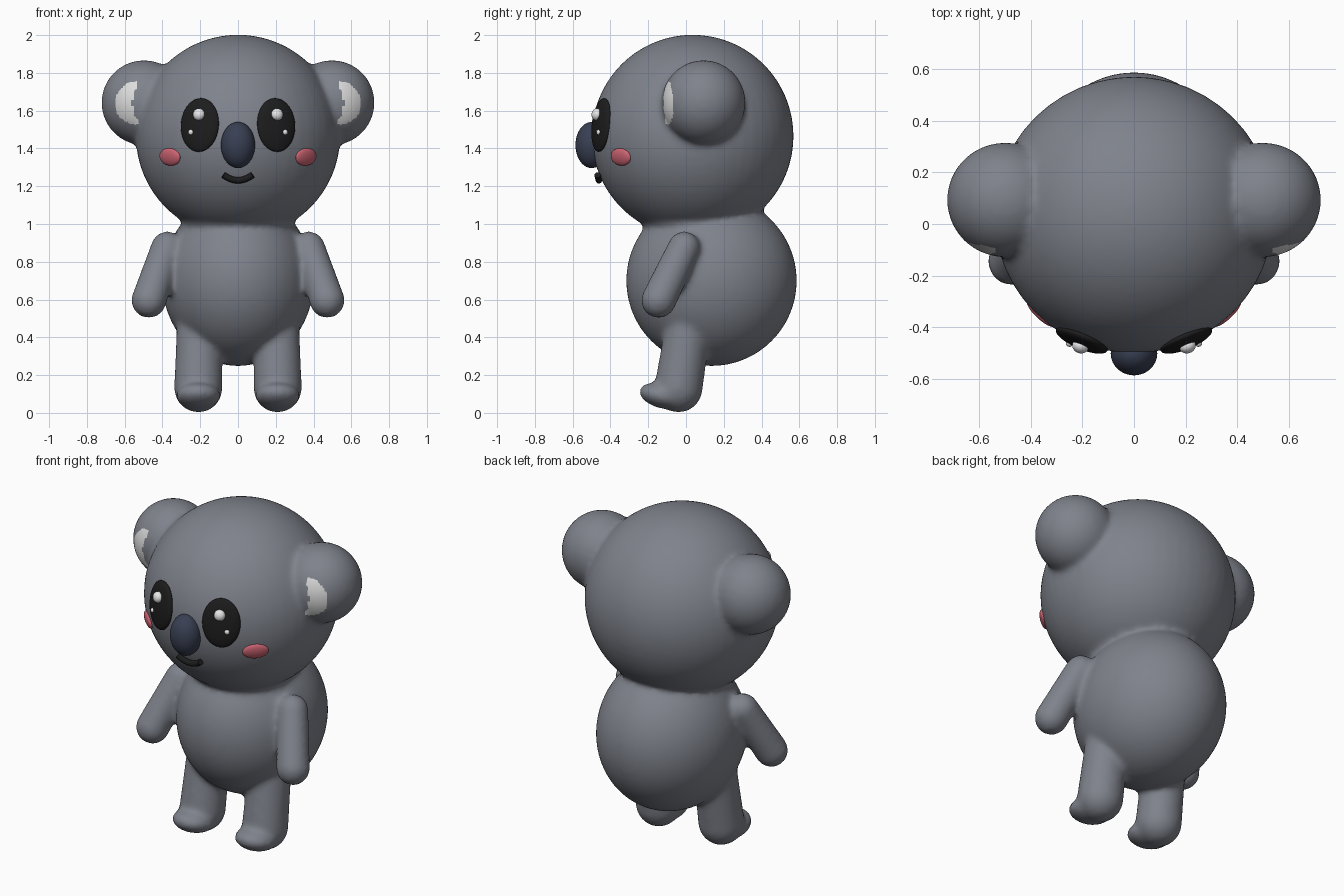
import bpy, bmesh, math
from mathutils import Vector, Matrix

cube = bpy.data.objects.get("Cube")
if cube:
    bpy.data.objects.remove(cube, do_unlink=True)


def material(name, rgb, rough=0.6):
    m = bpy.data.materials.new(name)
    m.use_nodes = True
    m.diffuse_color = (*rgb, 1)
    node = next(n for n in m.node_tree.nodes if n.type == 'BSDF_PRINCIPLED')
    node.inputs["Base Color"].default_value = (*rgb, 1)
    node.inputs["Roughness"].default_value = rough
    return m


FUR = material("grey fur", (0.21, 0.225, 0.26))
PALE = material("pale inner ear", (0.72, 0.72, 0.72))
BLACK = material("black", (0.012, 0.012, 0.012))
WHITE = material("white", (0.85, 0.85, 0.85))
NOSE = material("dark blue nose", (0.04, 0.05, 0.085))
PINK = material("pink cheek", (0.62, 0.13, 0.17))

HEAD = Vector((0, 0.035, 1.465))
HEAD_R = 0.535


def add_ball(bm, centre, radii, rot=None):
    rot = rot or Matrix.Identity(4)
    mat = Matrix.Translation(centre) @ rot @ Matrix.Diagonal((*radii, 1))
    bmesh.ops.create_uvsphere(bm, u_segments=48, v_segments=32, radius=1, matrix=mat)


def add_capsule(bm, a, ra, b, rb):
    """Limb: hull around two balls."""
    verts = []
    for c, r in ((a, ra), (b, rb)):
        verts += bmesh.ops.create_uvsphere(
            bm, u_segments=32, v_segments=20, radius=r,
            matrix=Matrix.Translation(c))["verts"]
    res = bmesh.ops.convex_hull(bm, input=verts)
    inside = [v for v in res["geom_interior"] if isinstance(v, bmesh.types.BMVert)]
    bmesh.ops.delete(bm, geom=inside, context='VERTS')


def finish(bm, name, mat):
    me = bpy.data.meshes.new(name)
    bmesh.ops.recalc_face_normals(bm, faces=bm.faces)
    bm.to_mesh(me)
    bm.free()
    me.materials.append(mat)
    me.shade_smooth()
    ob = bpy.data.objects.new(name, me)
    bpy.context.collection.objects.link(ob)
    return ob


def ball(name, centre, radii, mat, rot=None):
    bm = bmesh.new()
    add_ball(bm, centre, radii, rot)
    return finish(bm, name, mat)


def on_face(x, z):
    """Point on the front of the head and the outward direction there."""
    dz = z - HEAD.z
    p = Vector((x, HEAD.y - math.sqrt(HEAD_R ** 2 - x * x - dz * dz), z))
    return p, (p - HEAD).normalized()


def face_ball(name, x, z, radii, mat, lift=0.0):
    """Flattened ball lying against the head."""
    p, n = on_face(x, z)
    rot = n.to_track_quat('Z', 'Y').to_matrix().to_4x4()
    return ball(name, p + n * lift, radii, mat, rot)


# Furry body: head, neck, torso, ears and limbs fused into one soft skin
bm = bmesh.new()
add_ball(bm, HEAD, (HEAD_R + 0.006, HEAD_R, HEAD_R + 0.002))
add_ball(bm, (0, 0.06, 1.0), (0.30, 0.29, 0.12))
add_ball(bm, (0, 0.135, 0.70), (0.402, 0.452, 0.452))
for s in (-1, 1):
    add_ball(bm, (s * 0.498, 0.093, 1.642), (0.225, 0.222, 0.225))
    add_capsule(bm, (s * 0.375, -0.01, 0.875), 0.086, (s * 0.472, -0.145, 0.595), 0.093)
    add_capsule(bm, (s * 0.205, 0.01, 0.45), 0.12, (s * 0.21, -0.04, 0.13), 0.128)
    add_ball(bm, (s * 0.21, -0.125, 0.09), (0.118, 0.125, 0.066),
             Matrix.Rotation(math.radians(-14), 4, 'X'))
body = finish(bm, "furry_body", FUR)
remesh = body.modifiers.new("fuse", 'REMESH')
remesh.mode = 'VOXEL'
remesh.voxel_size = 0.016
smooth = body.modifiers.new("soften", 'SMOOTH')
smooth.factor = 0.5
smooth.iterations = 9
deps = bpy.context.evaluated_depsgraph_get()
skin = bpy.data.meshes.new_from_object(body.evaluated_get(deps))
body.modifiers.clear()
body.data = skin
skin.materials.clear()
skin.materials.append(FUR)
skin.materials.append(PALE)
skin.shade_smooth()

# Pale crescent on the front of each ear
for f in skin.polygons:
    x, y, z = f.center
    outer = math.hypot(abs(x) - 0.54, z - 1.64) < 0.112
    inner = math.hypot(abs(x) - 0.40, z - 1.64) < 0.16
    f.material_index = int(y < 0.02 and outer and not inner and abs(x) > 0.53)

# Eyes with highlights, and cheeks
for side, s in (("right", -1), ("left", 1)):
    face_ball(side + "_eye", s * 0.205, 1.525, (0.108, 0.143, 0.032), BLACK, -0.008)
    face_ball(side + "_eye_big_glint", s * 0.198, 1.575, (0.032, 0.032, 0.026), WHITE, 0.026)
    face_ball(side + "_eye_small_glint", s * 0.24, 1.485, (0.014, 0.014, 0.012), WHITE, 0.022)
    face_ball(side + "_cheek", s * 0.36, 1.355, (0.073, 0.047, 0.02), PINK)

# Nose
ball("nose", (0, -0.50, 1.418), (0.09, 0.085, 0.122), NOSE)

# Smiling mouth: a bent tube following the face
curve = bpy.data.curves.new("mouth", 'CURVE')
curve.dimensions = '3D'
curve.bevel_depth = 0.017
curve.bevel_resolution = 4
curve.use_fill_caps = True
steps = 12
line = curve.splines.new('POLY')
line.points.add(steps)
for i, pt in enumerate(line.points):
    t = 2 * i / steps - 1
    p, n = on_face(0.075 * t, 1.237 + 0.028 * t * t)
    pt.co = (*(p + n * 0.014), 1)
line.use_smooth = True
curve.materials.append(BLACK)
mouth = bpy.data.objects.new("mouth", curve)
bpy.context.collection.objects.link(mouth)
